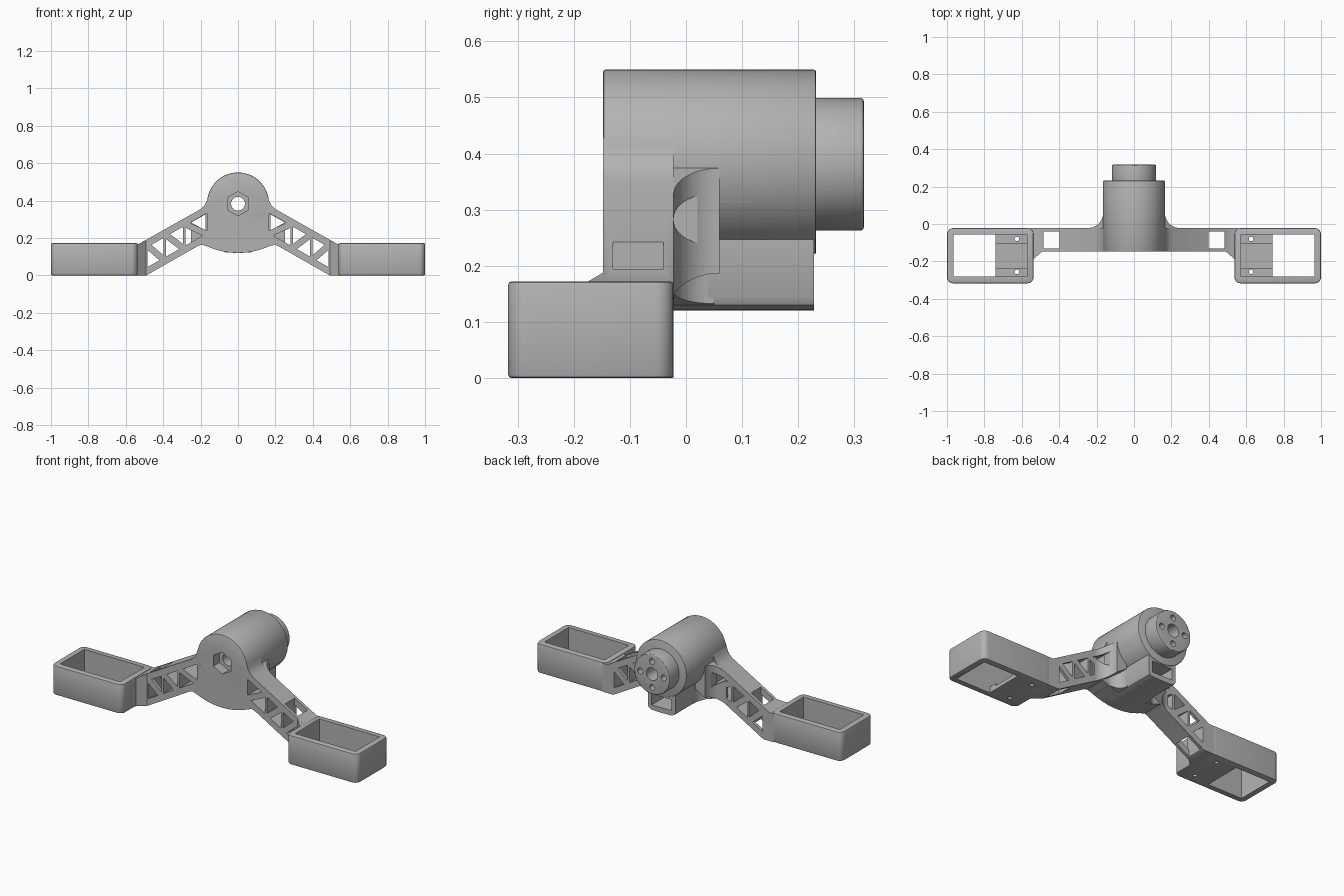
import bpy, bmesh, math

cube = bpy.data.objects.get("Cube")
if cube:
    bpy.data.objects.remove(cube, do_unlink=True)

grey = bpy.data.materials.new("plain_grey")
grey.use_nodes = True
grey.diffuse_color = (0.45, 0.45, 0.45, 1)
grey.node_tree.nodes["Principled BSDF"].inputs["Base Color"].default_value = (0.45, 0.45, 0.45, 1)


def ring(cx, cy, r, n=64, turn=0.0):
    return [(cx + r * math.cos(turn + math.tau * i / n),
             cy + r * math.sin(turn + math.tau * i / n)) for i in range(n)]


def prism(name, pts, axis, a, b):
    """Extrude a closed profile along y (points are x, z) or z (points are x, y)."""
    place = (lambda p, d: (p[0], d, p[1])) if axis == "y" else (lambda p, d: (p[0], p[1], d))
    bm = bmesh.new()
    face = bm.faces.new([bm.verts.new(place(p, a)) for p in pts])
    out = bmesh.ops.extrude_face_region(bm, geom=[face])
    for v in [g for g in out["geom"] if isinstance(g, bmesh.types.BMVert)]:
        v.co = place((v.co.x, v.co.z if axis == "y" else v.co.y), b)
    bmesh.ops.recalc_face_normals(bm, faces=bm.faces[:])
    me = bpy.data.meshes.new(name)
    bm.to_mesh(me)
    bm.free()
    ob = bpy.data.objects.new(name, me)
    bpy.context.collection.objects.link(ob)
    me.materials.append(grey)
    return ob


def box(name, x, y, z):
    return prism(name, [(x[0], y[0]), (x[1], y[0]), (x[1], y[1]), (x[0], y[1])], "z", *z)


def apply_mod(ob, kind, **settings):
    mod = ob.modifiers.new(kind.title(), kind)
    for key, value in settings.items():
        setattr(mod, key, value)
    bpy.ops.object.select_all(action="DESELECT")
    bpy.context.view_layer.objects.active = ob
    ob.select_set(True)
    bpy.ops.object.modifier_apply(modifier=mod.name)


def combine(ob, operation, *tools):
    for tool in tools:
        apply_mod(ob, "BOOLEAN", operation=operation, object=tool, solver="EXACT")
        bpy.data.objects.remove(tool, do_unlink=True)


def soften(ob, width, segments=3):
    apply_mod(ob, "BEVEL", width=width, segments=segments, limit_method="ANGLE",
              angle_limit=math.radians(50))


def finish(ob, mirror=False):
    if mirror:
        apply_mod(ob, "MIRROR", use_axis=(True, False, False), use_mirror_merge=False)
    bpy.ops.object.select_all(action="DESELECT")
    bpy.context.view_layer.objects.active = ob
    ob.select_set(True)
    bpy.ops.object.shade_smooth_by_angle(angle=math.radians(30))


FRONT, REAR, AXIS = -0.148, -0.022, 0.383


def top_line(x):
    return 0.468 - 0.57 * x


def bottom_line(x):
    return 0.279 - 0.57 * x


def both_sides(half):
    """Complete a right-hand outline whose last point lies on the centre line."""
    return half + [(-x, z) for x, z in reversed(half[:-1])]


# Hub: barrel, front plate and lower block
hub = prism("hub", ring(0, 0.385, 0.165, 96), "y", FRONT, 0.232)
soften(hub, 0.005, 2)
plate = prism("plate", both_sides([(0.15, 0.385), (0.15, 0.148), (0.1, 0.132), (0.05, 0.123), (0, 0.12)]),
              "y", FRONT, REAR)
block = prism("block", both_sides([(0.09, 0.36), (0.09, 0.143), (0.083, 0.13), (0.065, 0.122), (0, 0.12)]),
              "y", -0.1, 0.228)
combine(hub, "UNION", plate, block)
# Bolt hole, hex nut recess and rear cable pocket
combine(hub, "DIFFERENCE",
        prism("bolt_hole", ring(0, AXIS, 0.037, 32), "y", -0.3, 0.5),
        prism("nut_recess", ring(0, AXIS, 0.065, 6, math.pi / 6), "y", -0.3, -0.09),
        prism("pocket", [(-0.065, 0.15), (0.065, 0.15), (0.065, 0.215), (-0.065, 0.215)], "y", 0.02, 0.4))
finish(hub)

# Rear boss with four screw holes
boss = prism("rear_boss", ring(0, AXIS - 0.002, 0.118, 72), "y", 0.2, 0.317)
soften(boss, 0.006)
combine(boss, "DIFFERENCE", prism("bolt_hole", ring(0, AXIS, 0.037, 32), "y", 0.0, 0.5),
        *[prism("screw_hole", ring(x, z, 0.017, 20), "y", 0.25, 0.4)
          for x, z in ring(0, AXIS - 0.002, 0.077, 4)])
finish(boss)

# Curved webs that blend the barrel into the arms
web = prism("arm_web", [(0.1, top_line(0.1)), (0.165, top_line(0.165)), (0.25, top_line(0.25)),
                        (0.25, bottom_line(0.25)), (0.18, bottom_line(0.18)), (0.1, 0.23)],
            "y", -0.035, 0.06)
combine(web, "DIFFERENCE", prism("curve", ring(0.247, 0.06, 0.082), "z", 0, 1))
combine(web, "DIFFERENCE", prism("truss_gap", [(0.175, 0.24), (0.175, 0.325), (0.25, 0.283)], "y", -0.2, 0.2))
finish(web, True)

low_web = prism("block_web", [(0.08, 0.27), (0.15, 0.25), (0.15, 0.15), (0.08, 0.13)], "y", -0.035, 0.05)
combine(low_web, "DIFFERENCE", prism("curve", ring(0.161, 0.05, 0.072), "z", 0, 1))
finish(low_web, True)

# Truss arms
arm = prism("truss_arm", [(0.1, 0.46), (0.157, 0.43), (0.168, 0.395), (0.18, 0.372), (0.2, 0.354),
                          (0.53, 0.168), (0.56, 0.168), (0.56, 0), (0.49, 0), (0.215, 0.157),
                          (0.195, 0.164), (0.17, 0.156), (0.1, 0.132)], "y", FRONT, REAR)
EDGE = 0.041
for x0, x1 in ((0.166, 0.28), (0.293, 0.385), (0.398, 0.485)):
    high = [(x0, top_line(x0) - EDGE), (x1 - 0.022, top_line(x1 - 0.022) - EDGE),
            (x0, bottom_line(x0) + EDGE + 0.014)]
    low = [(x1, bottom_line(x1) + EDGE), (x1, top_line(x1) - EDGE - 0.014),
           (x0 + 0.022, bottom_line(x0 + 0.022) + EDGE)]
    combine(arm, "DIFFERENCE", *[prism("truss_gap", p, "y", -0.3, 0.3) for p in (high, low)])
combine(arm, "DIFFERENCE", box("window", (0.398, 0.483), (-0.13, -0.04), (-0.1, 0.5)))
finish(arm, True)

# Chamfered neck between arm and tray
neck = prism("neck", [(0.49, 0), (0.49, 0.189), (0.53, 0.168), (0.56, 0.168), (0.56, 0)], "y", -0.25, -0.1)
combine(neck, "INTERSECT", prism("neck_plan", [(0.49, -0.09), (0.49, -0.146), (0.54, -0.19),
                                               (0.565, -0.19), (0.565, -0.09)], "z", -0.1, 0.5))
finish(neck, True)


# Open trays with part floors
def rounded(x0, x1, y0, y1, r, steps=5):
    pts = []
    corners = ((x1 - r, y1 - r), (x0 + r, y1 - r), (x0 + r, y0 + r), (x1 - r, y0 + r))
    for k, (cx, cy) in enumerate(corners):
        for i in range(steps + 1):
            a = math.pi / 2 * (k + i / steps)
            pts.append((cx + r * math.cos(a), cy + r * math.sin(a)))
    return pts


tray = prism("tray", rounded(0.537, 1.0, -0.317, REAR, 0.032), "z", 0, 0.172)
soften(tray, 0.006, 2)
combine(tray, "DIFFERENCE",
        box("cavity", (0.572, 0.965), (-0.282, -0.057), (0.035, 0.4)),
        box("floor_opening", (0.74, 0.965), (-0.282, -0.057), (-0.1, 0.1)),
        box("floor_channel", (0.572, 0.8), (-0.235, -0.104), (0.022, 0.1)),
        *[prism("floor_hole", ring(0.626, y, 0.012, 20), "z", -0.1, 0.1) for y in (-0.08, -0.256)])
finish(tray, True)
